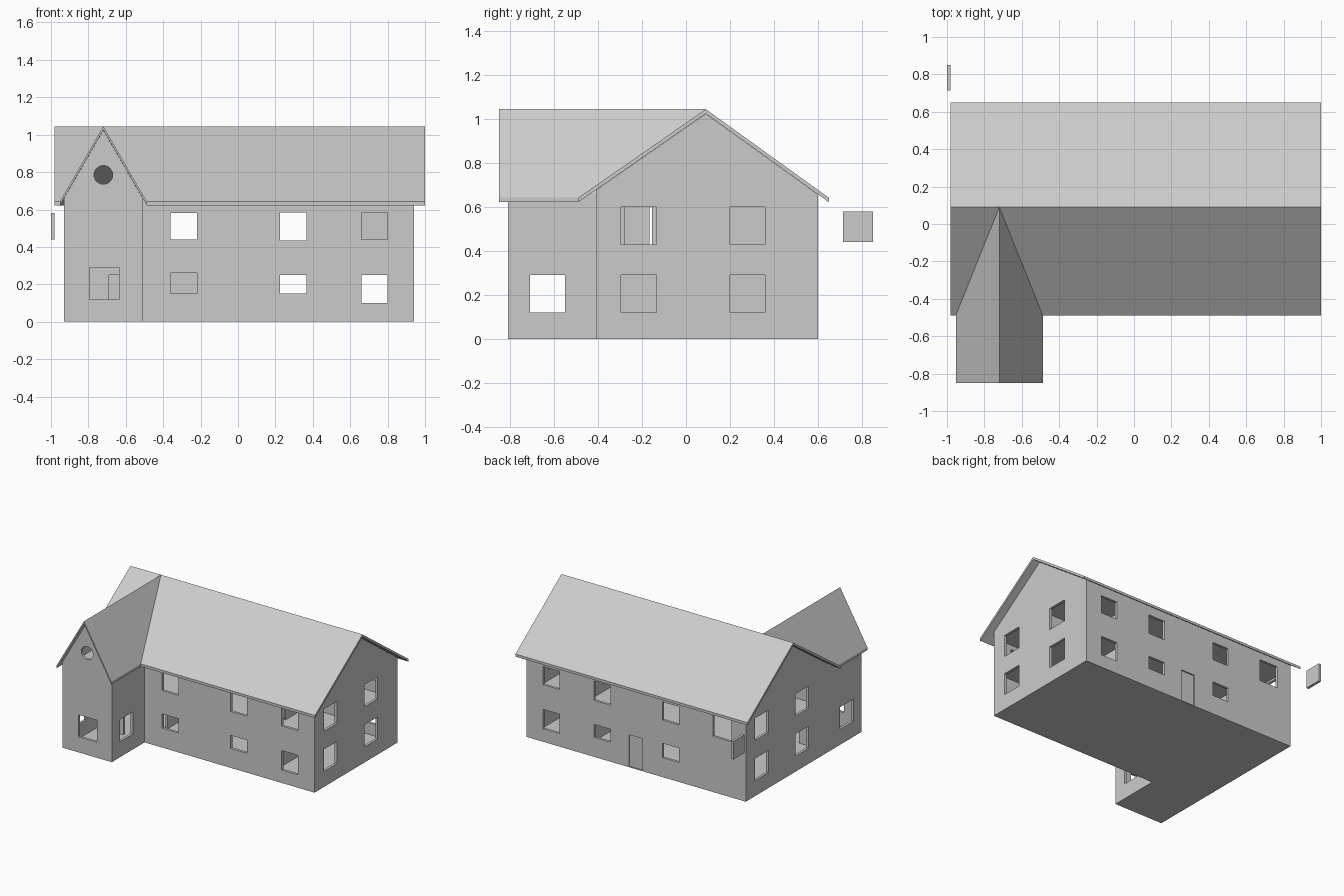
import bpy, bmesh, math

if "Cube" in bpy.data.objects:
    bpy.data.objects.remove(bpy.data.objects["Cube"])

RX, RY, RZ = -0.72, 0.09, 1.045      # wing ridge x, main ridge y, ridge height
EAVE, T = 0.642, 0.02                # eave height, roof / wall thickness
X0, X1, XW = -0.93, 0.94, -0.51      # house left, right, wing right
Y0, YM, Y1 = -0.81, -0.41, 0.60      # wing front, main front, back


def main_z(x, y):
    return RZ - (RZ - EAVE) * ((RY - y) / 0.58 if y < RY else (y - RY) / 0.56)


def wing_z(x, y):
    return RZ - (RZ - EAVE) * abs(x - RX) / 0.233


def make(name, bm):
    bmesh.ops.recalc_face_normals(bm, faces=bm.faces)
    me = bpy.data.meshes.new(name)
    bm.to_mesh(me)
    bm.free()
    ob = bpy.data.objects.new(name, me)
    bpy.context.collection.objects.link(ob)
    return ob


def loft(bm, a, b):
    """Closed solid between two matching outlines."""
    va, vb = [bm.verts.new(p) for p in a], [bm.verts.new(p) for p in b]
    bm.faces.new(va)
    bm.faces.new(vb[::-1])
    for i in range(len(a)):
        j = (i + 1) % len(a)
        bm.faces.new((va[i], vb[i], vb[j], va[j]))


def solid(name, a, b):
    bm = bmesh.new()
    loft(bm, a, b)
    return make(name, bm)


def boxes(name, items):
    bm = bmesh.new()
    for x0, x1, y0, y1, z0, z1 in items:
        q = [(x0, y0), (x1, y0), (x1, y1), (x0, y1)]
        loft(bm, [(x, y, z0) for x, y in q], [(x, y, z1) for x, y in q])
    return make(name, bm)


def panel(name, outline, zf):
    return solid(name, [(x, y, zf(x, y)) for x, y in outline],
                 [(x, y, zf(x, y) - T) for x, y in outline])


def main_prism(name, inset, z0, lift):
    a, b = YM + inset, Y1 - inset
    prof = [(a, z0), (b, z0)] + [(y, main_z(0, y) - T + lift) for y in (b, RY, a)]
    return solid(name, [(X0 + inset, y, z) for y, z in prof],
                 [(X1 - inset, y, z) for y, z in prof])


def wing_prism(name, inset, z0, lift, back):
    a, b = X0 + inset, XW - inset
    prof = [(a, z0), (b, z0)] + [(x, wing_z(x, 0) - T + lift) for x in (b, RX, a)]
    return solid(name, [(x, Y0 + inset, z) for x, z in prof],
                 [(x, back, z) for x, z in prof])


def boolean(ob, other, op):
    m = ob.modifiers.new(op, 'BOOLEAN')
    m.operation, m.object, m.solver = op, other, 'EXACT'
    bpy.context.view_layer.update()
    dg = bpy.context.evaluated_depsgraph_get()
    me = bpy.data.meshes.new_from_object(ob.evaluated_get(dg))
    ob.modifiers.clear()
    ob.data = me
    bpy.data.objects.remove(other)


# Hollow L-shaped walls with gables
walls = main_prism("walls", 0, 0, -0.001)
boolean(walls, wing_prism("wing_body", 0, 0, -0.001, 0.07), 'UNION')
boolean(walls, main_prism("main_hollow", T, 0.01, 0.1), 'DIFFERENCE')
boolean(walls, wing_prism("wing_hollow", T, 0.01, 0.1, 0.06), 'DIFFERENCE')

# Window and door openings
cuts = []
D = 0.03
long_wall = [(-0.29, 0.15, 0.26), (0.295, 0.15, 0.25), (0.73, 0.10, 0.25),
             (-0.29, 0.44, 0.58), (0.295, 0.435, 0.585), (0.73, 0.44, 0.58)]
for y in (YM, Y1):
    cuts += [(x - 0.07, x + 0.07, y - D, y + D, a, b) for x, a, b in long_wall]
cuts.append((-0.81, -0.65, Y1 - D, Y1 + D, 0.43, 0.60))
cuts.append((-0.795, -0.635, Y0 - D, Y0 + D, 0.12, 0.29))
cuts.append((-0.05, 0.067, Y1 - 0.01, Y1 + D, 0.003, 0.25))
for x, ys in ((X1, (-0.215, 0.28)), (X0, (-0.085, 0.405))):
    for y in ys:
        for a, b in ((0.12, 0.29), (0.43, 0.60)):
            cuts.append((x - D, x + D, y - 0.08, y + 0.08, a, b))
for x in (X0, XW):
    cuts.append((x - D, x + D, -0.71, -0.55, 0.12, 0.29))
boolean(walls, boxes("openings", cuts), 'DIFFERENCE')

# Round gable window
bm = bmesh.new()
ring = [(RX + 0.05 * math.cos(k * math.pi / 12), 0.785 + 0.05 * math.sin(k * math.pi / 12))
        for k in range(24)]
loft(bm, [(x, Y0 - D, z) for x, z in ring], [(x, Y0 + D, z) for x, z in ring])
boolean(walls, make("round_opening", bm), 'DIFFERENCE')

# Roof panels, notched along the valleys
L, R, F, V = -0.953, -0.487, -0.85, -0.49
panel("main_roof_front", [(-0.98, RY), (-0.98, V), (L, V), (RX, RY), (R, V),
                          (1.0, V), (1.0, RY)], main_z)
panel("main_roof_back", [(-0.98, RY), (1.0, RY), (1.0, 0.65), (-0.98, 0.65)], main_z)
for side, e in (("left", L), ("right", R)):
    panel("wing_roof_" + side, [(RX, RY), (RX, F), (e, F), (e, V)], wing_z)

# Upper floor and ceiling
a, b, c, d = X0 + 0.01, X1 - 0.01, YM + 0.01, Y1 - 0.01
for name, z in (("upper_floor", 0.335), ("ceiling", 0.615)):
    boxes(name, [(a, b, c, d, z, z + 0.015), (a, XW - 0.01, Y0 + 0.01, c, z, z + 0.015)])

# Interior partitions with door gaps
boxes("partitions", [
    (0.5, 0.515, c, -0.28, 0.01, 0.62), (0.5, 0.515, -0.155, d, 0.01, 0.62),
    (0.5, 0.515, -0.28, -0.155, 0.01, 0.335),
    (XW, XW + 0.015, c, -0.28, 0.01, 0.62), (XW, XW + 0.015, -0.155, d, 0.01, 0.335),
    (0.515, b, 0.1, 0.115, 0.345, 0.62), (XW, 0.0, 0.1, 0.115, 0.01, 0.335),
    (a, -0.69, YM, c + 0.01, 0.01, 0.62), (-0.59, XW, YM, c + 0.01, 0.01, 0.62),
    (-0.69, -0.59, YM, c + 0.01, 0.25, 0.62)])

# Loose shutter panel off the back left corner
boxes("shutter", [(-1.0, -0.98, 0.715, 0.85, 0.44, 0.58)])
